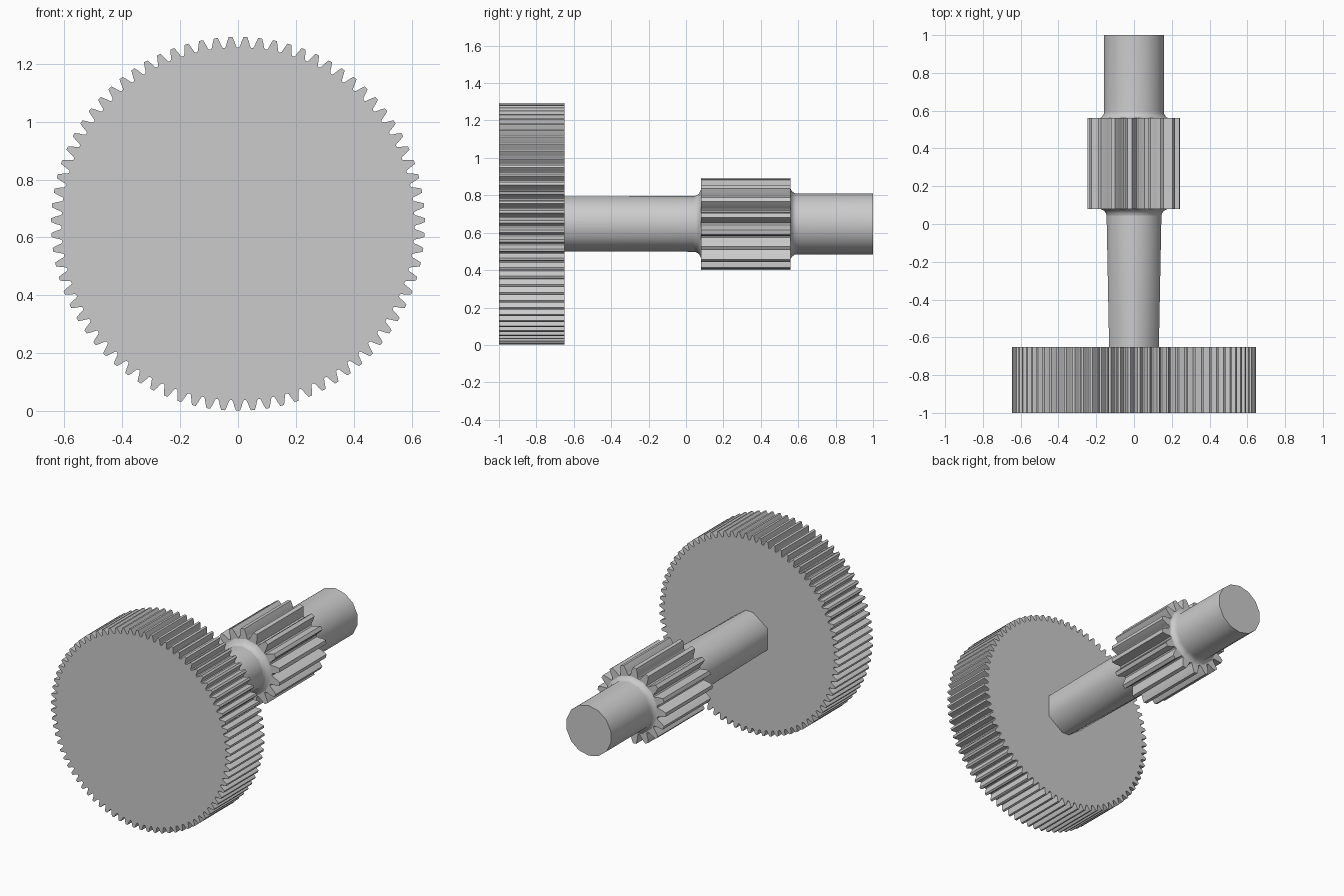
import bpy, bmesh
from math import cos, sin, tau, pi, radians

if "Cube" in bpy.data.objects:
    bpy.data.objects.remove(bpy.data.objects["Cube"])

AXIS_Z = 0.647


def ring(radius, angles):
    return [(radius * cos(a), radius * sin(a)) for a in angles]


def regular(n, radius, phase):
    return ring(radius, [phase + tau * i / n for i in range(n)])


def finish(name, bm):
    bmesh.ops.recalc_face_normals(bm, faces=bm.faces)
    mesh = bpy.data.meshes.new(name)
    bm.to_mesh(mesh)
    bm.free()
    obj = bpy.data.objects.new(name, mesh)
    obj.location.z = AXIS_Z
    bpy.context.collection.objects.link(obj)
    bpy.ops.object.select_all(action='DESELECT')
    obj.select_set(True)
    bpy.context.view_layer.objects.active = obj
    bpy.ops.object.shade_smooth_by_angle(angle=radians(30))
    return obj


def loft(name, sections):
    """Skin (y, outline) sections along the shaft axis and cap both ends."""
    bm = bmesh.new()
    rings = [[bm.verts.new((x, y, z)) for x, z in pts] for y, pts in sections]
    n = len(rings[0])
    for a, b in zip(rings, rings[1:]):
        for i in range(n):
            j = (i + 1) % n
            bm.faces.new((a[i], a[j], b[j], b[i]))
    bm.faces.new(rings[0])
    bm.faces.new(rings[-1])
    return finish(name, bm)


def gear(name, teeth, root, tip, phase, y0, y1):
    # half of one tooth: (fraction of pitch, fraction of tooth height)
    half = [(0.43, 0.0), (0.36, 0.12), (0.31, 0.32), (0.24, 0.62), (0.13, 1.0)]
    tooth = [(-f, h) for f, h in half] + [(f, h) for f, h in reversed(half)]
    pts = []
    for i in range(teeth):
        for f, h in tooth:
            a = phase + tau * (i + f) / teeth
            r = root + (tip - root) * h
            pts.append((r * cos(a), r * sin(a)))
    return loft(name, [(y0, pts), (y1, pts)])


# Toothed wheels
gear("large_gear", 79, 0.61, 0.646, -pi / 2, -1.0, -0.65)
gear("pinion", 17, 0.188, 0.247, pi, 0.08, 0.56)

# Front shaft: flat-sided at the large gear, rounder at the pinion
SIDES = 14
bm = bmesh.new()
gear_end = ring(0.149, [radians(s + d) for s in (0, 180) for d in (-28, 28, 80, 100)])
for y, pts in ((-0.66, gear_end), (0.05, regular(SIDES, 0.149, pi / 2))):
    for x, z in pts:
        bm.verts.new((x, y, z))
bmesh.ops.convex_hull(bm, input=bm.verts)
bmesh.ops.dissolve_limit(bm, angle_limit=radians(0.5), verts=bm.verts, edges=bm.edges)
finish("front_shaft", bm)

# Flared fillet between front shaft and pinion
loft("front_fillet", [(y, regular(SIDES, r, pi / 2)) for y, r in
                      ((0.04, 0.148), (0.056, 0.152), (0.07, 0.162), (0.08, 0.183), (0.1, 0.183))])

# Rear shaft with its fillet against the pinion
loft("rear_shaft", [(y, regular(SIDES, r, pi / 2)) for y, r in
                    ((0.54, 0.186), (0.56, 0.186), (0.567, 0.174), (0.582, 0.164),
                     (0.6, 0.163), (1.0, 0.163))])
